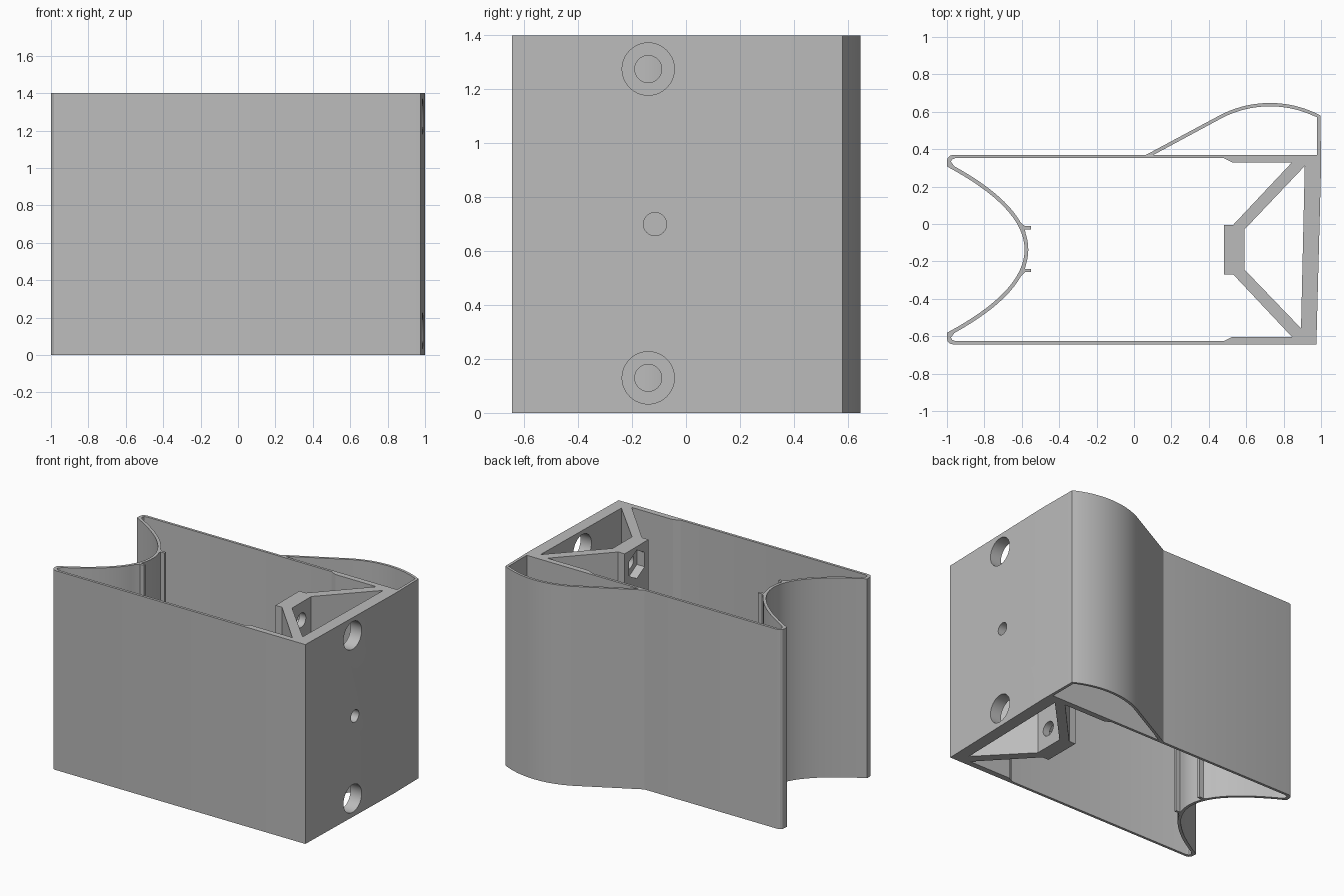
import bpy
import bmesh
from math import sin, cos, radians, sqrt
from mathutils import Matrix

if "Cube" in bpy.data.objects:
    bpy.data.objects.remove(bpy.data.objects["Cube"])

HEIGHT = 1.4
MID_Y = -0.137      # centre line of the bowl and screw holes
WALL = 0.02

grey = bpy.data.materials.new("light grey plastic")
grey.use_nodes = True
grey.diffuse_color = (0.5, 0.5, 0.5, 1)
grey.node_tree.nodes["Principled BSDF"].inputs["Base Color"].default_value = (0.5, 0.5, 0.5, 1)


def bowl(offset, reach, steps=32):
    """Parabolic bowl wall from the back tip to the front tip, shifted along its normal."""
    points = []
    for i in range(steps + 1):
        t = reach * (1 - 2 * i / steps)
        slope = 4.2 * t
        length = sqrt(1 + slope * slope)
        points.append((-0.585 - 2.1 * t * t + offset / length,
                       MID_Y + t + offset * slope / length))
    return points


def bulge(radius, steps=24):
    """Rounded crest of the back fairing, from its right end to its left end."""
    angles = [radians(62.5 + 57.5 * i / steps) for i in range(steps + 1)]
    return [(0.727 + radius * cos(a), 0.067 + radius * sin(a)) for a in angles]


def mirrored(points):
    return [(x, 2 * MID_Y - y) for x, y in reversed(points)]


# Outer outline, counter-clockwise from the front right corner
tip = [(-0.965, 0.37), (-0.985, 0.365), (-0.997, 0.352), (-1.0, 0.335)]
outline = [(0.975, -0.645), (1.0, 0.3), (0.997, 0.58)] + bulge(0.58)[1:]
outline += [(0.065, 0.37)] + tip + bowl(0, 0.445) + mirrored(tip)

# Large cavity, with the two clip ribs on the inside of the bowl
inner_tip = [(-0.955, 0.352), (-0.972, 0.345), (-0.979, 0.333)]
ribs = [(-0.012, -0.03), (-0.24, -0.257)]
inner_bowl = bowl(WALL, 0.428)
bowl_with_ribs = []
for a, b in zip(inner_bowl, inner_bowl[1:]):
    bowl_with_ribs.append(a)
    for top, bottom in ribs:
        if a[1] > (top + bottom) / 2 >= b[1]:
            bowl_with_ribs = [p for p in bowl_with_ribs if p[1] > top]
            bowl_with_ribs += [(-0.583, top), (-0.55, top), (-0.55, bottom), (-0.583, bottom)]
bowl_with_ribs.append(inner_bowl[-1])
# Drop any bowl point left inside a rib
bowl_with_ribs = [p for p in bowl_with_ribs
                  if not any(b < p[1] < t for t, b in ribs)]

arm = [(0.48, -0.005), (0.53, -0.005), (0.845, 0.33), (0.525, 0.33), (0.48, 0.352)]
cavity = arm + inner_tip + bowl_with_ribs + mirrored(inner_tip) + mirrored(arm)

# Triangular cavity behind the end wall and the hollow inside the fairing
bracket_gap = [(0.59, -0.03), (0.59, -0.243), (0.893, -0.558), (0.913, 0.31)]
fairing_gap = [(0.978, 0.37), (0.978, 0.571)] + bulge(0.562)[1:] + [(0.105, 0.37)]

# Housing: one filled profile with three openings
curve = bpy.data.curves.new("housing", 'CURVE')
curve.dimensions = '2D'
curve.fill_mode = 'BOTH'
curve.extrude = HEIGHT / 2
for loop in (outline, cavity, bracket_gap, fairing_gap):
    spline = curve.splines.new('POLY')
    spline.points.add(len(loop) - 1)
    for point, (x, y) in zip(spline.points, loop):
        point.co = (x, y, 0, 1)
    spline.use_cyclic_u = True
housing = bpy.data.objects.new("housing", curve)
housing.location.z = HEIGHT / 2
bpy.context.collection.objects.link(housing)
bpy.ops.object.select_all(action='DESELECT')
bpy.context.view_layer.objects.active = housing
housing.select_set(True)
bpy.ops.object.convert(target='MESH')
housing = bpy.context.view_layer.objects.active

bm = bmesh.new()
bm.from_mesh(housing.data)
bmesh.ops.remove_doubles(bm, verts=bm.verts, dist=0.0005)
bmesh.ops.recalc_face_normals(bm, faces=bm.faces)
bm.to_mesh(housing.data)
bm.free()


def drill(x0, x1, y, z, radius, sides=40):
    """Cut a round or hexagonal hole along x."""
    mesh = bpy.data.meshes.new("hole_cutter")
    cut = bmesh.new()
    place = Matrix.Translation(((x0 + x1) / 2, y, z)) @ Matrix.Rotation(radians(90), 4, 'Y')
    if sides == 6:
        place = place @ Matrix.Rotation(radians(30), 4, 'Z') @ Matrix.Rotation(radians(30), 4, 'Z')
    bmesh.ops.create_cone(cut, cap_ends=True, segments=sides, radius1=radius,
                          radius2=radius, depth=x1 - x0, matrix=place)
    # Turn the hexagon so that a corner points up
    if sides == 6:
        top = max(v.co.z for v in cut.verts)
        if top - z < radius * 0.95:
            bmesh.ops.rotate(cut, verts=cut.verts, cent=(0, y, z),
                             matrix=Matrix.Rotation(radians(30), 3, 'X'))
    cut.to_mesh(mesh)
    cut.free()
    cutter = bpy.data.objects.new("hole_cutter", mesh)
    cutter.hide_render = True
    bpy.context.collection.objects.link(cutter)
    mod = housing.modifiers.new("hole", 'BOOLEAN')
    mod.operation = 'DIFFERENCE'
    mod.solver = 'EXACT'
    mod.object = cutter
    bpy.ops.object.modifier_apply(modifier=mod.name)
    bpy.data.objects.remove(cutter)


# Screw holes, their nut pockets, and the small centre hole
for z in (0.13, 1.275):
    drill(0.82, 1.1, -0.14, z, 0.097)
    drill(0.4, 0.7, -0.14, z, 0.05)
    drill(0.4, 0.54, -0.14, z, 0.1, sides=6)
drill(0.82, 1.1, -0.115, 0.7, 0.043)

housing.data.materials.clear()
housing.data.materials.append(grey)
bpy.ops.object.shade_smooth_by_angle(angle=radians(25))
